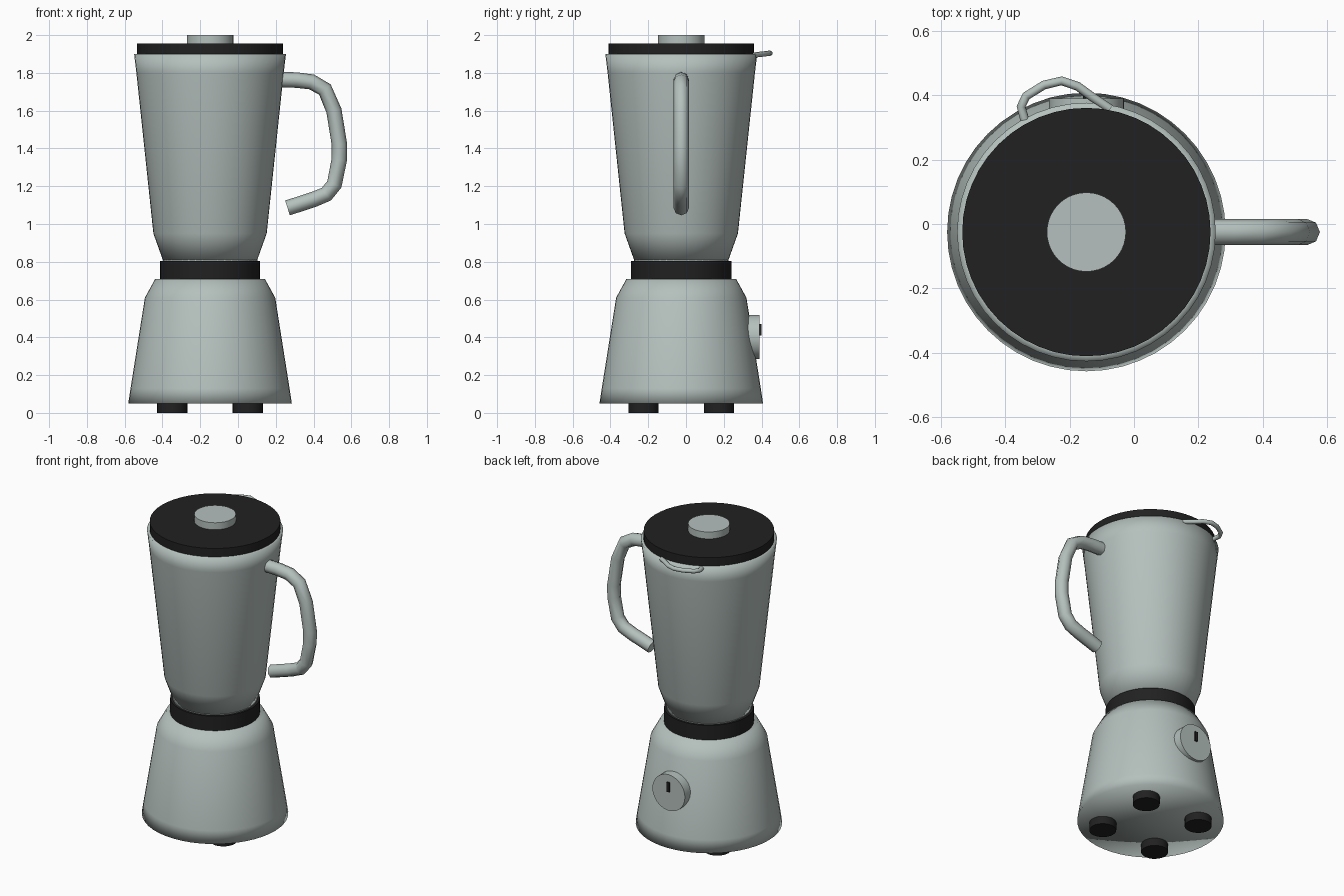
import bpy, bmesh, math
from mathutils import Matrix, Vector

if "Cube" in bpy.data.objects:
    bpy.data.objects.remove(bpy.data.objects["Cube"])

CX, CY = -0.148, -0.025  # shared axis of the body


def material(name, rgb):
    m = bpy.data.materials.new(name)
    m.use_nodes = True
    m.diffuse_color = (*rgb, 1)
    m.node_tree.nodes["Principled BSDF"].inputs["Base Color"].default_value = (*rgb, 1)
    return m


grey = material("pale_grey", (0.46, 0.53, 0.51))
black = material("black", (0.015, 0.015, 0.015))


def finish(bm, name, mat):
    bmesh.ops.recalc_face_normals(bm, faces=bm.faces)
    me = bpy.data.meshes.new(name)
    bm.to_mesh(me)
    bm.free()
    me.materials.append(mat)
    ob = bpy.data.objects.new(name, me)
    bpy.context.collection.objects.link(ob)
    return ob


def select(ob):
    bpy.ops.object.select_all(action='DESELECT')
    ob.select_set(True)
    bpy.context.view_layer.objects.active = ob


def lathe(name, profile, mat, steps=48):
    """Revolve (radius, height) points, from pole to pole, about the body axis."""
    bm = bmesh.new()
    verts = [bm.verts.new((r, 0, z)) for r, z in profile]
    edges = [bm.edges.new(pair) for pair in zip(verts, verts[1:])]
    bmesh.ops.spin(bm, geom=verts + edges, axis=(0, 0, 1), cent=(0, 0, 0),
                   angle=math.tau, steps=steps)
    bmesh.ops.remove_doubles(bm, verts=bm.verts, dist=0.0005)
    bmesh.ops.translate(bm, verts=bm.verts, vec=(CX, CY, 0))
    ob = finish(bm, name, mat)
    for p in ob.data.polygons:
        p.use_smooth = True
    return ob


def cylinder(name, centre, radius, depth, mat, axis='Z', sides=40):
    bm = bmesh.new()
    turn = Matrix.Rotation(math.pi / 2, 4, 'X') if axis == 'Y' else Matrix()
    bmesh.ops.create_cone(bm, cap_ends=True, segments=sides, radius1=radius, radius2=radius,
                          depth=depth, matrix=Matrix.Translation(centre) @ turn)
    ob = finish(bm, name, mat)
    select(ob)
    bpy.ops.object.shade_smooth_by_angle(angle=math.radians(40))
    return ob


def tube(name, points, radius, mat):
    cu = bpy.data.curves.new(name, 'CURVE')
    cu.dimensions = '3D'
    cu.bevel_depth = radius
    cu.bevel_resolution = 2
    cu.use_fill_caps = True
    sp = cu.splines.new('POLY')
    sp.points.add(len(points) - 1)
    for p, co in zip(sp.points, points):
        p.co = (*co, 1)
    cu.materials.append(mat)
    ob = bpy.data.objects.new(name, cu)
    bpy.context.collection.objects.link(ob)
    select(ob)
    bpy.ops.object.convert(target='MESH')
    bpy.ops.object.shade_smooth_by_angle(angle=math.radians(50))


# Motor base and jar, softly shaded all over
lathe("motor_base", [(0, 0.05), (0.433, 0.05), (0.421, 0.13), (0.345, 0.61),
                     (0.29, 0.71), (0, 0.71)], grey)
lathe("jar", [(0, 0.81), (0.25, 0.81), (0.30, 0.95), (0.39, 1.80),
              (0.402, 1.9), (0.38, 1.9), (0, 1.89)], grey)

# Collar, lid and cap
cylinder("collar", (CX, CY, 0.7575), 0.265, 0.095, black)
cylinder("jar_seat", (CX, CY, 0.806), 0.25, 0.01, grey)
cylinder("lid", (CX, CY, 1.92), 0.386, 0.07, black, sides=48)
cylinder("lid_cap", (CX, CY, 1.975), 0.123, 0.05, grey)

# Four feet
for sx, side in ((-1, "right"), (1, "left")):
    for sy, end in ((-1, "front"), (1, "back")):
        cylinder(f"{end}_{side}_foot", (CX + 0.2 * sx, CY + 0.2 * sy, 0.03),
                 0.08, 0.06, black, sides=24)

# Speed dial on the back, with its pointer mark
cylinder("dial", (CX, 0.325, 0.402), 0.117, 0.13, grey, axis='Y')
bm = bmesh.new()
bmesh.ops.create_cube(bm, size=1)
bmesh.ops.scale(bm, verts=bm.verts, vec=(0.02, 0.009, 0.062))
bmesh.ops.translate(bm, verts=bm.verts, vec=(CX, 0.3942, 0.44))
finish(bm, "dial_mark", black)

# Side handle
path = [(0.2, 1.765), (0.31, 1.762), (0.39, 1.752), (0.46, 1.712), (0.508, 1.6),
        (0.537, 1.42), (0.536, 1.34), (0.51, 1.21), (0.468, 1.158), (0.4, 1.13), (0.262, 1.085)]
tube("handle", [(x, CY, z) for x, z in path], 0.041, grey)

# Pouring spout loop at the back of the rim
loop = [(-0.34, 0.325), (-0.351, 0.365), (-0.335, 0.398), (-0.28, 0.432), (-0.225, 0.445),
        (-0.175, 0.428), (-0.13, 0.395), (-0.075, 0.358)]
tube("spout", [(x, y, 1.893 + 0.12 * (y - 0.35)) for x, y in loop], 0.014, grey)
